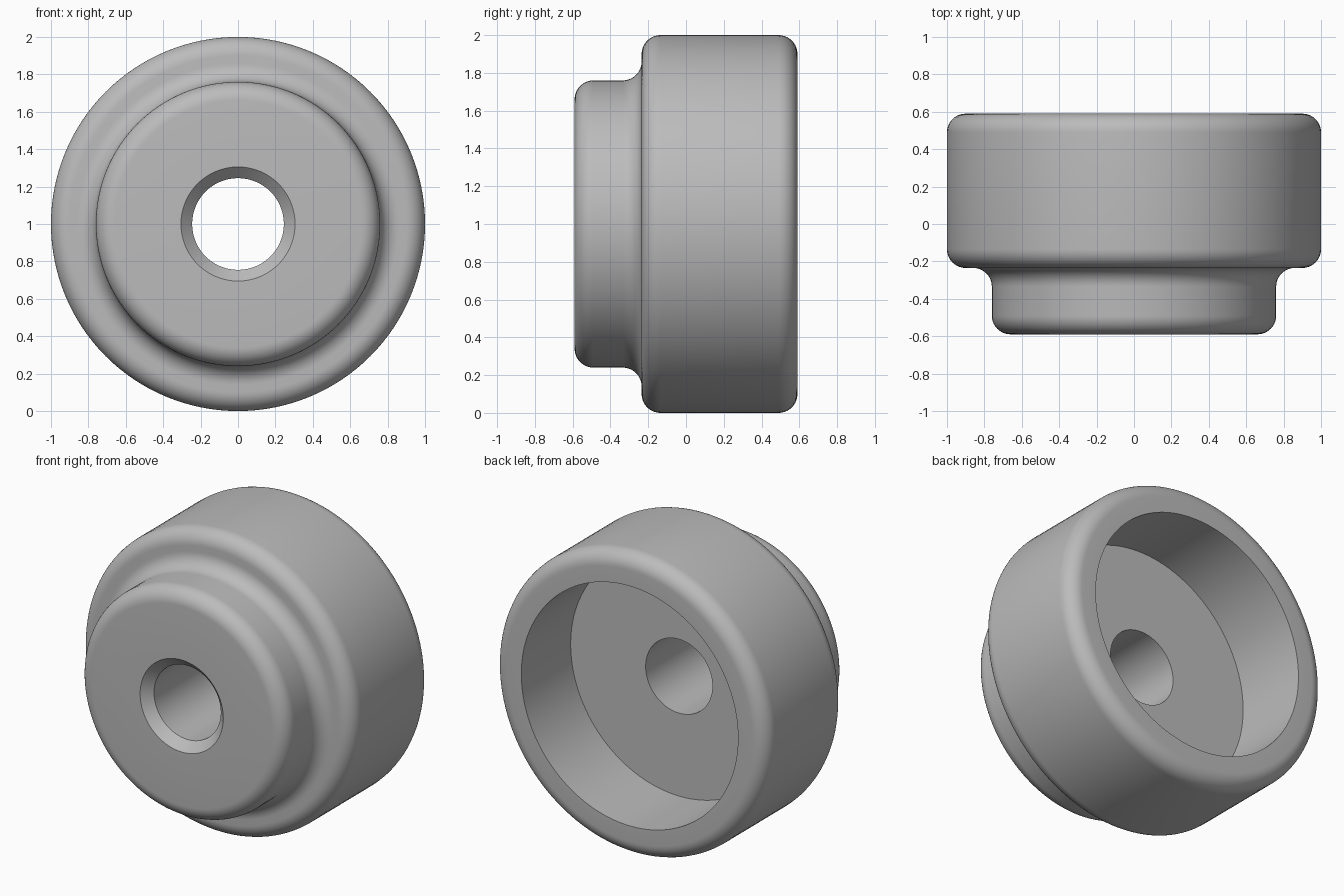
import bpy, bmesh, math
from mathutils import Matrix, Vector

cube = bpy.data.objects.get("Cube")
if cube:
    bpy.data.objects.remove(cube, do_unlink=True)

# Plain grey material
grey = bpy.data.materials.new("plain grey")
grey.use_nodes = True
colour = (0.5, 0.5, 0.5, 1)
grey.diffuse_color = colour
grey.node_tree.nodes["Principled BSDF"].inputs["Base Color"].default_value = colour

OUTER, BOSS, CAVITY, BORE = 1.0, 0.76, 0.795, 0.245
FRONT, STEP, FLOOR, BACK = -0.59, -0.235, 0.073, 0.59
FILLET, CHAMFER = 0.1, 0.06


def arc(r, y, start, end, steps=10):
    """Fillet points around a centre given as radius and depth, in degrees."""
    angles = [math.radians(start + (end - start) * i / steps) for i in range(steps + 1)]
    return [(r + FILLET * math.cos(a), y + FILLET * math.sin(a)) for a in angles]


# Closed half section: front chamfer, boss, step, body, cavity and bore
section = [(BORE, FRONT + CHAMFER), (BORE + CHAMFER, FRONT)]
section += arc(BOSS - FILLET, FRONT + FILLET, -90, 0)
section += arc(BOSS + FILLET, STEP - FILLET, 180, 90)
section += arc(OUTER - FILLET, STEP + FILLET, -90, 0)
section += arc(OUTER - FILLET, BACK - FILLET, 0, 90)
section += [(CAVITY, BACK), (CAVITY, FLOOR), (BORE, FLOOR)]

# Revolve the section about the front-to-back axis
bm = bmesh.new()
verts = [bm.verts.new((r, y, 0)) for r, y in section]
edges = [bm.edges.new((v, verts[(i + 1) % len(verts)])) for i, v in enumerate(verts)]
bmesh.ops.spin(bm, geom=verts + edges, cent=(0, 0, 0), axis=(0, 1, 0),
               angle=math.tau, steps=128, use_merge=True)
bmesh.ops.remove_doubles(bm, verts=bm.verts, dist=1e-5)
bmesh.ops.recalc_face_normals(bm, faces=bm.faces)
bmesh.ops.transform(bm, matrix=Matrix.Translation(Vector((0, 0, OUTER))), verts=bm.verts)

mesh = bpy.data.meshes.new("stepped_bushing")
bm.to_mesh(mesh)
bm.free()
mesh.materials.append(grey)
bushing = bpy.data.objects.new("stepped_bushing", mesh)
bpy.context.collection.objects.link(bushing)

# Smooth curved surfaces, crisp rims
bpy.ops.object.select_all(action="DESELECT")
bushing.select_set(True)
bpy.context.view_layer.objects.active = bushing
bpy.ops.object.shade_smooth_by_angle(angle=math.radians(30))
